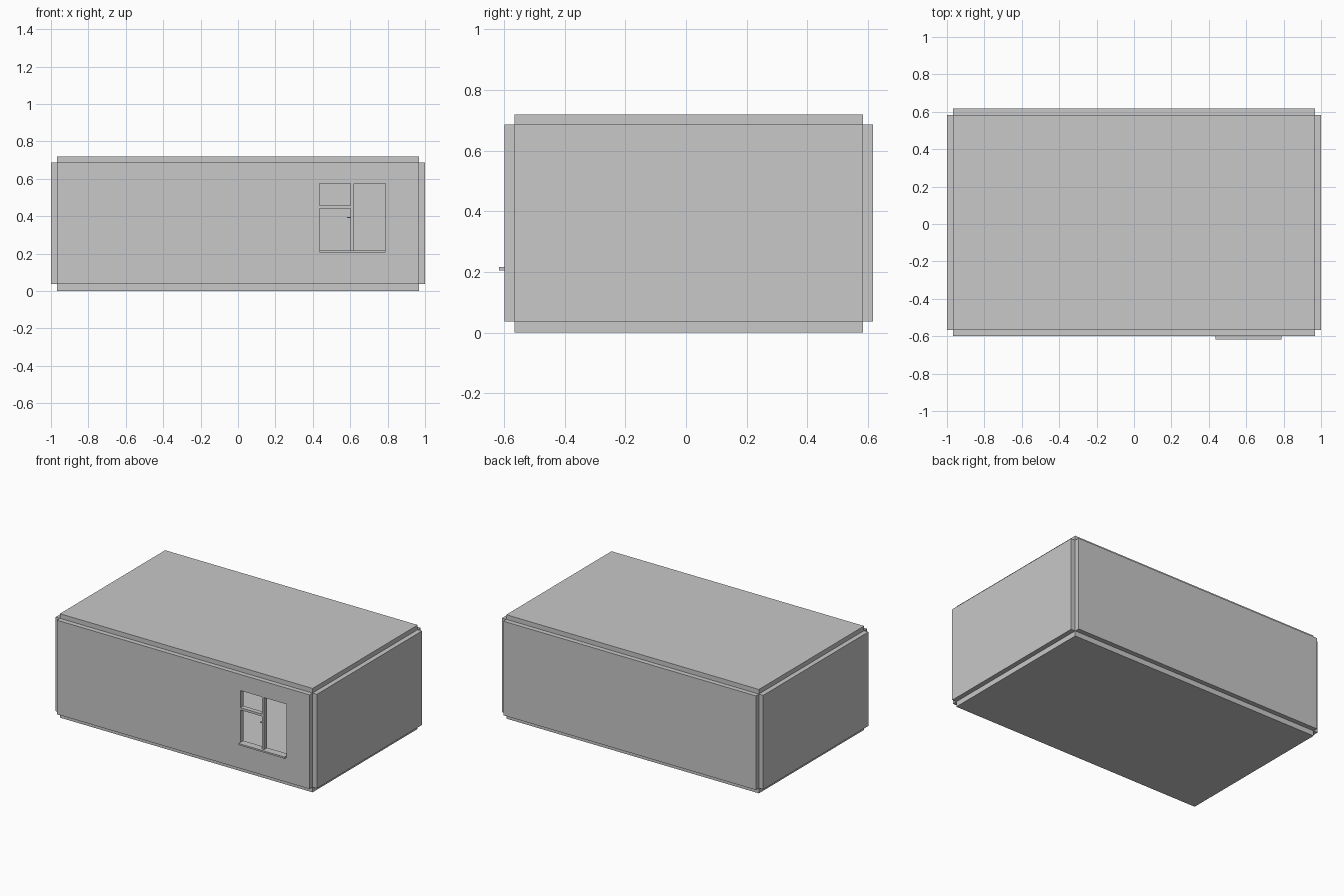
import bpy, bmesh
from mathutils import Vector

if "Cube" in bpy.data.objects:
    bpy.data.objects.remove(bpy.data.objects["Cube"])

grey = bpy.data.materials.new("light_grey")
grey.diffuse_color = (0.58, 0.58, 0.58, 1)
grey.use_nodes = True
grey.node_tree.nodes["Principled BSDF"].inputs["Base Color"].default_value = grey.diffuse_color


def finish(name, bm):
    bmesh.ops.recalc_face_normals(bm, faces=bm.faces)
    me = bpy.data.meshes.new(name)
    bm.to_mesh(me)
    bm.free()
    me.materials.append(grey)
    ob = bpy.data.objects.new(name, me)
    bpy.context.collection.objects.link(ob)
    return ob


def box(name, x, y, z):
    """Axis-aligned box from three (min, max) ranges."""
    bm = bmesh.new()
    bmesh.ops.create_cube(bm, size=1)
    for v in bm.verts:
        v.co = Vector([(r[0] + r[1]) / 2 + c * (r[1] - r[0])
                       for r, c in zip((x, y, z), v.co)])
    return finish(name, bm)


# Room extents: inner faces of the slabs, and slab thickness
X, Y, Z, T = (-0.967, 0.967), (-0.566, 0.584), (0.036, 0.687), 0.033
front = (Y[0] - T, Y[0])

# Floor, ceiling and plain walls
box("floor", X, Y, (0, Z[0]))
box("ceiling", X, Y, (Z[1], 0.719))
box("back_wall", X, (Y[1], Y[1] + T), Z)
box("left_wall", (-1, X[0]), Y, Z)
box("right_wall", (X[1], 1), Y, Z)

# Front wall with window opening: ring of quads, extruded through the wall
WX, WZ = (0.437, 0.789), (0.205, 0.575)
bm = bmesh.new()
loops = []
for rx, rz in ((X, Z), (WX, WZ)):
    loops.append([bm.verts.new((rx[i], front[0], rz[j]))
                  for i, j in ((0, 0), (1, 0), (1, 1), (0, 1))])
outer, inner = loops
for i in range(4):
    k = (i + 1) % 4
    bm.faces.new((outer[i], outer[k], inner[k], inner[i]))
ext = bmesh.ops.extrude_face_region(bm, geom=bm.faces[:], use_keep_orig=True)
bmesh.ops.translate(bm, vec=(0, T, 0),
                    verts=[g for g in ext["geom"] if isinstance(g, bmesh.types.BMVert)])
finish("front_wall", bm)

# Window parts: sill, upright, cross bar and handle
sill_top, bar_x = 0.216, (0.602, 0.620)
box("window_sill", WX, (-0.617, front[1]), (WZ[0], sill_top))
box("window_upright", bar_x, front, (sill_top, WZ[1]))
box("window_cross_bar", (WX[0], bar_x[0]), front, (0.441, 0.457))
box("window_handle", (0.583, bar_x[0]), (-0.590, -0.583), (0.389, 0.396))
